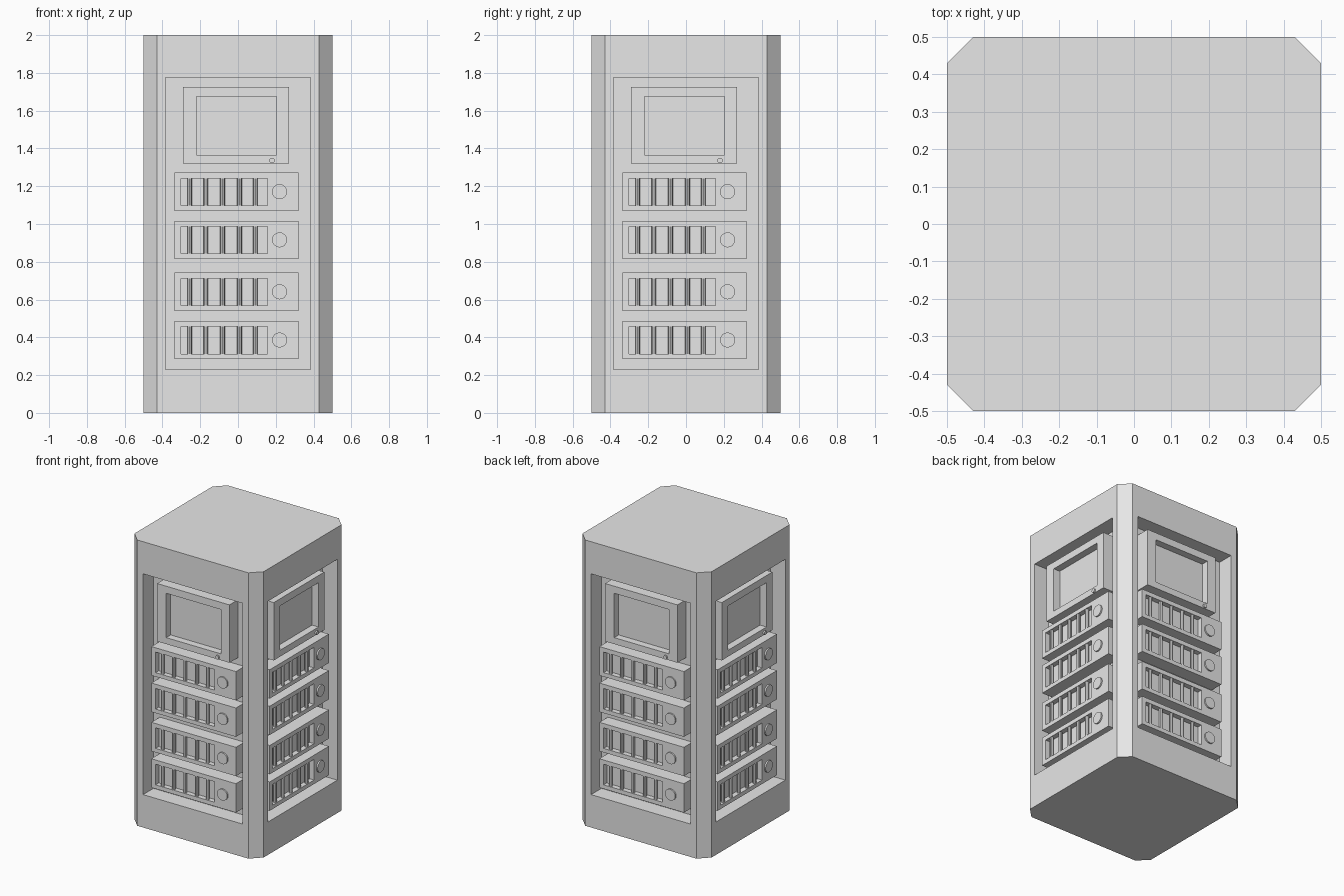
import bpy, bmesh, math
from mathutils import Matrix

if "Cube" in bpy.data.objects:
    bpy.data.objects.remove(bpy.data.objects["Cube"])

grey = bpy.data.materials.new("light_grey")
grey.diffuse_color = (0.8, 0.8, 0.8, 1)
grey.use_nodes = True
grey.node_tree.nodes["Principled BSDF"].inputs["Base Color"].default_value = grey.diffuse_color


def rect(bm, r, y):
    """Ring of four verts in the xz plane, r = (x0, x1, z0, z1)."""
    x0, x1, z0, z1 = r
    return [bm.verts.new((x, y, z)) for x, z in ((x0, z0), (x1, z0), (x1, z1), (x0, z1))]


def bridge(bm, a, b):
    for i in range(4):
        j = (i + 1) % 4
        bm.faces.new((a[i], a[j], b[j], b[i]))


def recessed_front(bm, outer, hole, y, depth):
    """Flat front with a rectangular pocket sunk into it; returns the outer ring."""
    o, h, d = rect(bm, outer, y), rect(bm, hole, y), rect(bm, hole, y + depth)
    bridge(bm, o, h)
    bridge(bm, h, d)
    bm.faces.new(d)
    return o


def mesh_from(bm, name):
    bmesh.ops.recalc_face_normals(bm, faces=bm.faces[:])
    me = bpy.data.meshes.new(name)
    bm.to_mesh(me)
    bm.free()
    me.materials.append(grey)
    return me


def add(name, me, turn=0):
    ob = bpy.data.objects.new(name, me)
    ob.rotation_euler.z = turn * math.pi / 2
    bpy.context.collection.objects.link(ob)


def cylinder(bm, radius, length, sides, loc, along_y):
    m = Matrix.Translation(loc)
    if along_y:
        m = m @ Matrix.Rotation(math.pi / 2, 4, 'X')
    bmesh.ops.create_cone(bm, cap_ends=True, segments=sides, radius1=radius,
                          radius2=radius, depth=length, matrix=m)


BACK, FRONT = -0.386, -0.48

# Cabinet: chamfered column with a bay in each of its four sides
bm = bmesh.new()
for k in range(4):
    before = set(bm.verts)
    recessed_front(bm, (-0.43, 0.43, 0, 2), (-0.385, 0.385, 0.23, 1.775), -0.5, -0.5 * -1 + BACK)
    new = [v for v in bm.verts if v not in before]
    bmesh.ops.rotate(bm, verts=new, matrix=Matrix.Rotation(k * math.pi / 2, 3, 'Z'))
rim = [v for v in bm.verts if abs(v.co.z) < 1e-4 or abs(v.co.z - 2) < 1e-4]
low = sorted((v for v in rim if v.co.z < 1), key=lambda v: math.atan2(v.co.y, v.co.x))
top = sorted((v for v in rim if v.co.z > 1), key=lambda v: math.atan2(v.co.y, v.co.x))
bm.faces.new(low)
bm.faces.new(top)
for i in range(8):
    j = (i + 1) % 8
    if abs(low[i].co.x - low[j].co.x) < 0.2 and abs(low[i].co.y - low[j].co.y) < 0.2:
        bm.faces.new((low[i], low[j], top[j], top[i]))
add("cabinet", mesh_from(bm, "cabinet"))


def housing(name, outer, hole, depth):
    bm = bmesh.new()
    front = recessed_front(bm, outer, hole, FRONT, depth)
    back = rect(bm, outer, BACK + 0.002)
    bridge(bm, front, back)
    bm.faces.new(back)
    return mesh_from(bm, name)


parts = {"monitor": housing("monitor", (-0.29, 0.27, 1.32, 1.725),
                            (-0.22, 0.205, 1.365, 1.675), 0.05)}

# Monitor button
bm = bmesh.new()
cylinder(bm, 0.014, 0.02, 12, (0.18, FRONT, 1.336), True)
parts["monitor_button"] = mesh_from(bm, "monitor_button")

# Four rack units with vertical bars and a round dial
for n, z in enumerate((0.285, 0.54, 0.815, 1.07), 1):
    parts[f"rack_unit_{n}"] = housing(f"rack_unit_{n}", (-0.335, 0.32, z, z + 0.202),
                                      (-0.302, 0.155, z + 0.028, z + 0.172), 0.035)
    bm = bmesh.new()
    for x in (-0.256, -0.17, -0.082, 0.008, 0.092):
        cylinder(bm, 0.012, 0.144, 8, (x, FRONT + 0.014, z + 0.1), False)
    parts[f"vent_bars_{n}"] = mesh_from(bm, f"vent_bars_{n}")
    bm = bmesh.new()
    cylinder(bm, 0.04, 0.02, 16, (0.22, FRONT, z + 0.101), True)
    parts[f"dial_{n}"] = mesh_from(bm, f"dial_{n}")

# Repeat the equipment on every side
for k, side in enumerate(("front", "right", "back", "left")):
    for name, me in parts.items():
        add(f"{side}_{name}", me, k)
